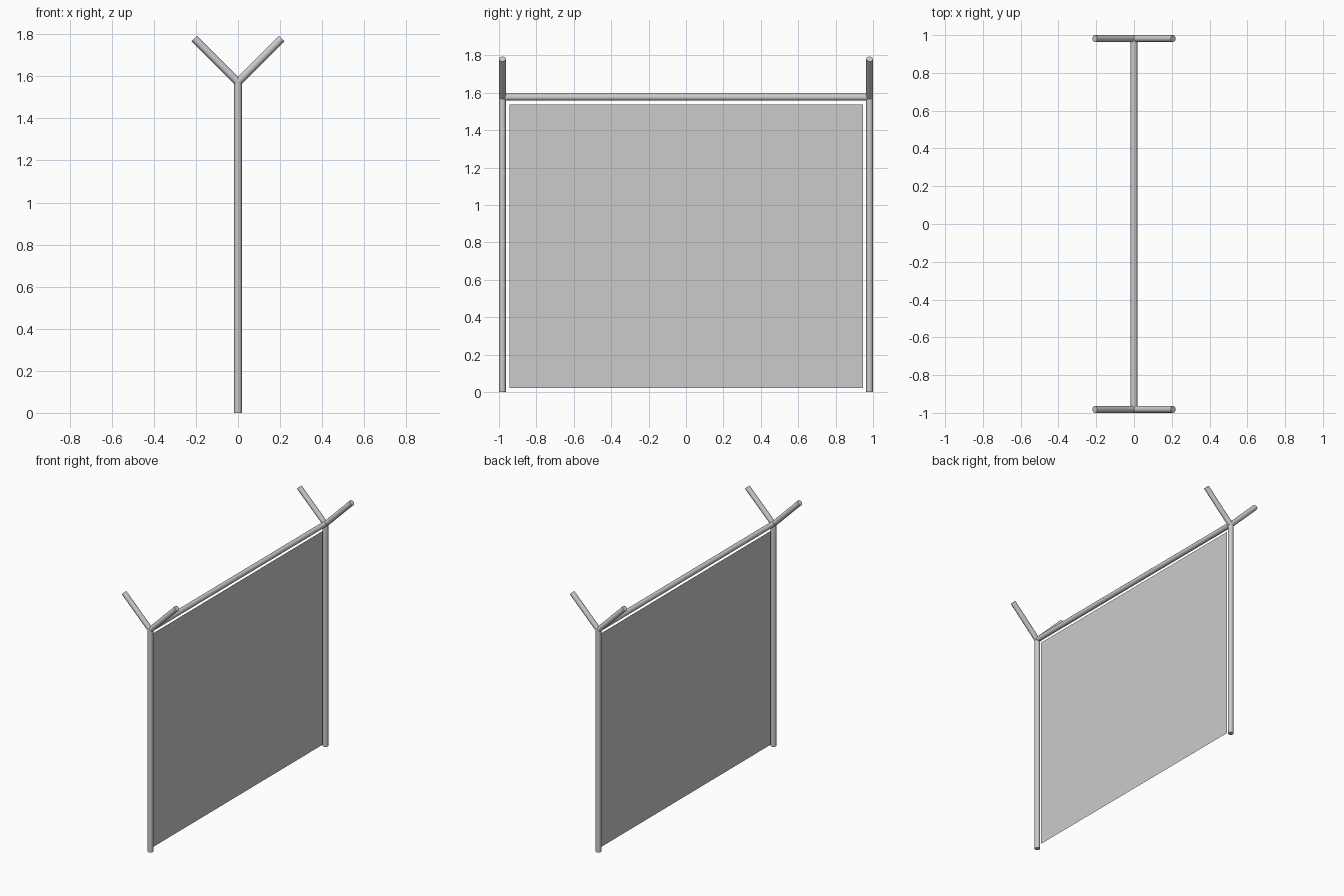
import bpy, math
from mathutils import Vector

if "Cube" in bpy.data.objects:
    bpy.data.objects.remove(bpy.data.objects["Cube"])

R = 0.0185       # tube radius
Y = 0.9815       # post offset
TOP = 1.573      # joint height


def tube(name, a, b, r=R, sides=12):
    a, b = Vector(a), Vector(b)
    d = b - a
    bpy.ops.mesh.primitive_cylinder_add(vertices=sides, radius=r, depth=d.length,
                                        location=(a + b) / 2)
    o = bpy.context.object
    o.name = name
    o.rotation_euler = d.to_track_quat('Z', 'Y').to_euler()
    bpy.ops.object.shade_smooth_by_angle(angle=math.radians(40))
    return o


# Posts, each with a pair of 45 degree arms
for s, side in ((-1, "front"), (1, "back")):
    tube(side + "_post", (0, s * Y, 0), (0, s * Y, TOP))
    for sx, lr in ((-1, "left"), (1, "right")):
        tube(f"{side}_{lr}_arm", (0, s * Y, TOP),
             (sx * 0.207, s * Y, TOP + 0.207))

# Top rail
tube("top_rail", (0, -Y, 1.576), (0, Y, 1.576))

# Thin mesh panel
bpy.ops.mesh.primitive_plane_add(size=1, location=(0, 0, 0.778),
                                 rotation=(0, math.pi / 2, 0))
panel = bpy.context.object
panel.name = "fence_panel"
panel.scale = (1.516, 1.89, 1)
